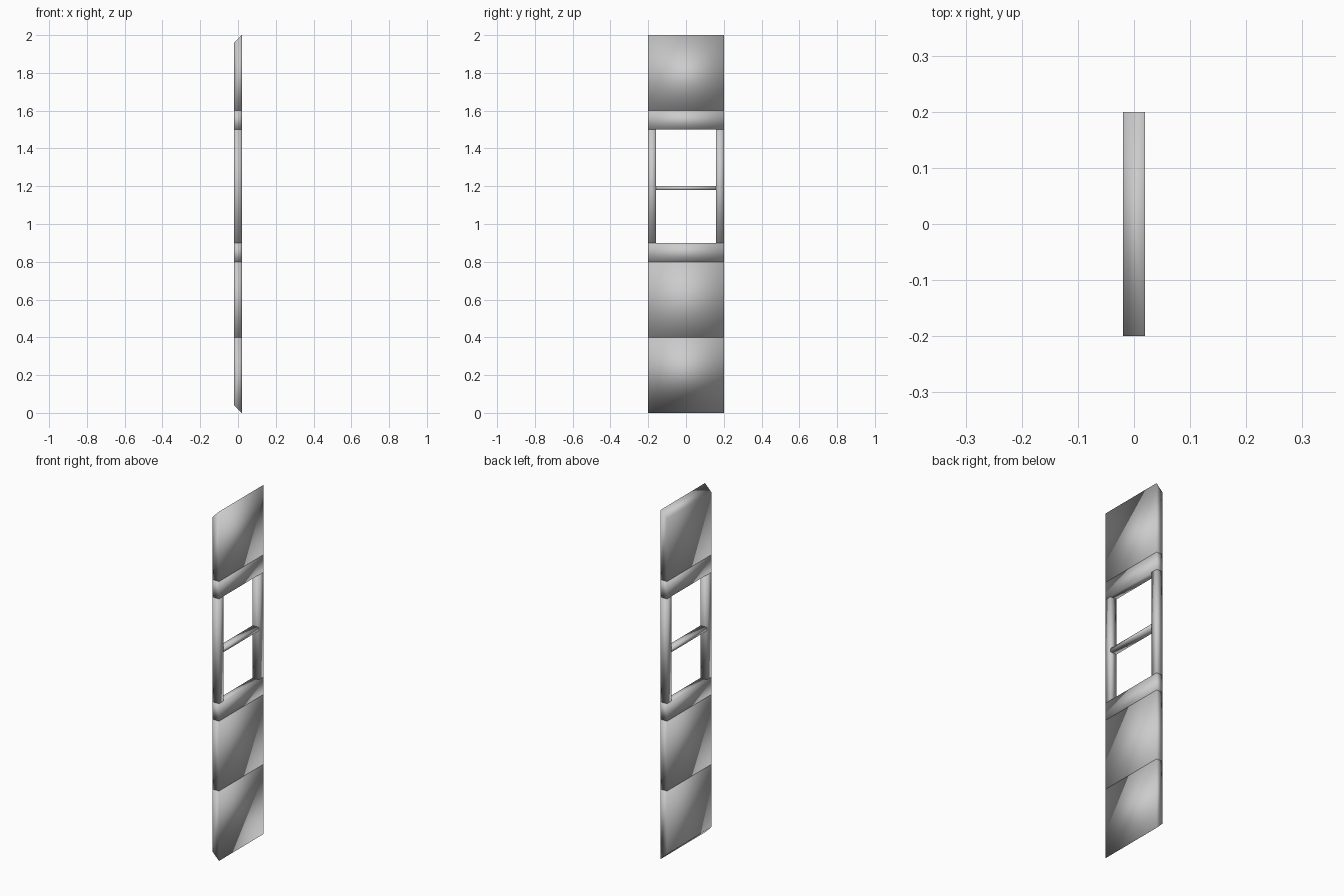
import bpy

if "Cube" in bpy.data.objects:
    bpy.data.objects.remove(bpy.data.objects["Cube"])

HALF_T = 0.02   # half thickness (x)
HALF_W = 0.2    # half width (y)


def block(name, y0, y1, z0, z1, cut_bottom=0.0, cut_top=0.0):
    """Block of full thickness; cuts mitre the end on the -x side."""
    profile = [(-HALF_T, z0 + cut_bottom), (HALF_T, z0),
               (HALF_T, z1), (-HALF_T, z1 - cut_top)]
    verts = [(x, y, z) for y in (y0, y1) for x, z in profile]
    faces = [(0, 1, 2, 3), (7, 6, 5, 4)]
    faces += [(i, i + 4, (i + 1) % 4 + 4, (i + 1) % 4) for i in range(4)]
    mesh = bpy.data.meshes.new(name)
    mesh.from_pydata(verts, [], faces)
    mesh.shade_smooth()   # soft shading across each block
    obj = bpy.data.objects.new(name, mesh)
    bpy.context.collection.objects.link(obj)
    return obj


# Solid panels, mitred at the outer ends
block("bottom_panel", -HALF_W, HALF_W, 0.0, 0.4, cut_bottom=0.04)
block("middle_panel", -HALF_W, HALF_W, 0.4, 0.8)
block("top_panel", -HALF_W, HALF_W, 1.6, 2.0, cut_top=0.04)

# Window frame rails
block("lower_rail", -HALF_W, HALF_W, 0.8, 0.9)
block("upper_rail", -HALF_W, HALF_W, 1.5, 1.6)

# Window frame stiles
block("front_stile", -HALF_W, -0.16, 0.9, 1.5)
block("back_stile", 0.16, HALF_W, 0.9, 1.5)

# Thin crossbar in the opening
block("crossbar", -0.16, 0.16, 1.18, 1.2)
